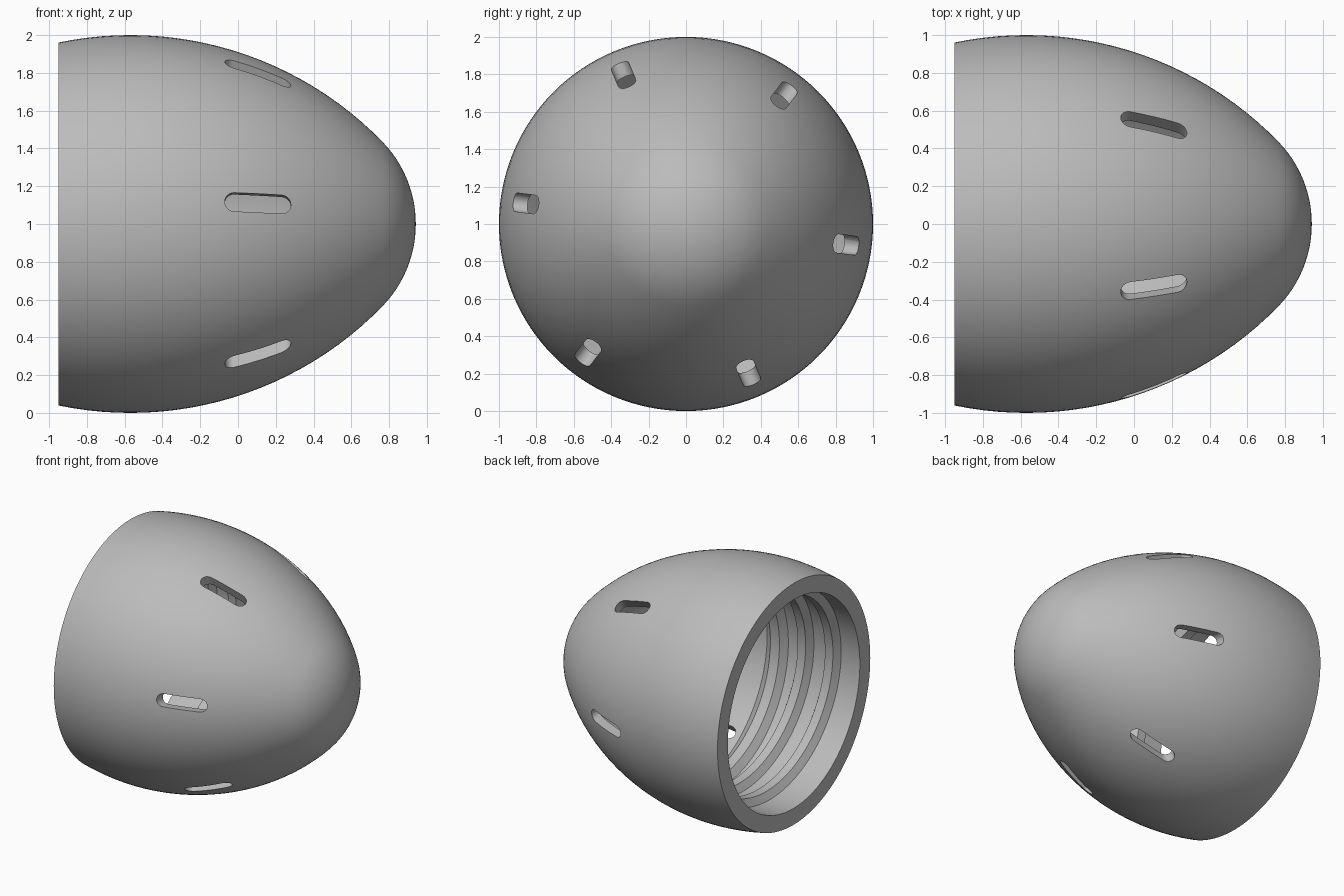
import bpy, bmesh
from math import sin, cos, pi, sqrt, radians, atan2
from mathutils import Matrix, Vector

cube = bpy.data.objects.get("Cube")
if cube:
    bpy.data.objects.remove(cube, do_unlink=True)

grey = bpy.data.materials.new("plain grey")
grey.use_nodes = True
grey.diffuse_color = (0.5, 0.5, 0.5, 1)
grey.node_tree.nodes["Principled BSDF"].inputs["Base Color"].default_value = (0.5, 0.5, 0.5, 1)

AXIS = Vector((0, 0, 1))   # the shell is turned about the x direction at this height
BACK, JOIN = -0.95, 0.765
ARC_X, ARC_Z, ARC_R = -0.57, -0.86, 1.86


def make_object(name, bm):
    bmesh.ops.recalc_face_normals(bm, faces=bm.faces)
    mesh = bpy.data.meshes.new(name)
    bm.to_mesh(mesh)
    bm.free()
    mesh.materials.append(grey)
    obj = bpy.data.objects.new(name, mesh)
    bpy.context.collection.objects.link(obj)
    return obj


def smooth(obj):
    bpy.ops.object.select_all(action='DESELECT')
    obj.select_set(True)
    bpy.context.view_layer.objects.active = obj
    bpy.ops.object.shade_smooth_by_angle(angle=radians(25))


def nose_curve(start, wall):
    """Long side arc running into a round tip, moved inward by the wall thickness."""
    rad = ARC_R - wall
    a0 = atan2(sqrt(rad ** 2 - (start - ARC_X) ** 2), start - ARC_X)
    a1 = atan2(sqrt(ARC_R ** 2 - (JOIN - ARC_X) ** 2), JOIN - ARC_X)
    side = [a0 + (a1 - a0) * i / 24 for i in range(25)]
    points = [(ARC_X + rad * cos(a), ARC_Z + rad * sin(a)) for a in side]
    tip = (ARC_Z + ARC_R * sin(a1)) / sin(a1)
    centre = JOIN - tip * cos(a1)
    for i in range(1, 13):
        a = a1 * (1 - i / 12)
        points.append((centre + (tip - wall) * cos(a), (tip - wall) * sin(a)))
    return points


# Hollow shell: outer curve, then inner curve back to the rim
outer = nose_curve(BACK, 0)
inner = [(BACK, 0.83), (-0.32, 0.83), (-0.28, 0.775), (-0.2, 0.775)] + nose_curve(-0.11, 0.075)
bm = bmesh.new()
verts = [bm.verts.new((x, 0, 1 + r)) for x, r in outer[::-1] + inner]
edges = [bm.edges.new(pair) for pair in zip(verts, verts[1:])]
bmesh.ops.spin(bm, geom=verts + edges, cent=AXIS, axis=(1, 0, 0),
               angle=2 * pi, steps=128, use_merge=False)
bmesh.ops.remove_doubles(bm, verts=bm.verts, dist=0.0005)
shell = make_object("shell", bm)

# Six rounded slots cut through the wall
bm = bmesh.new()
for k in range(6):
    turn = radians(52.7 + 60 * k)
    place = Matrix.Translation(AXIS) @ Matrix.Rotation(turn - pi / 2, 4, 'X')
    ring = []
    for centre, first in ((0.23, -pi / 2), (-0.02, pi / 2)):
        for i in range(13):
            a = first + pi * i / 12
            ring.append((centre + 0.05 * cos(a), 0.05 * sin(a)))
    low, high = [[bm.verts.new(place @ Vector((x, y, z))) for x, y in ring] for z in (0.55, 1.1)]
    bm.faces.new(low[::-1])
    bm.faces.new(high)
    for i in range(len(ring)):
        j = (i + 1) % len(ring)
        bm.faces.new((low[i], low[j], high[j], high[i]))
cutter = make_object("slot_cutter", bm)
cutter.hide_render = True
cut = shell.modifiers.new("slots", 'BOOLEAN')
cut.operation, cut.solver, cut.object = 'DIFFERENCE', 'EXACT', cutter
bpy.context.view_layer.objects.active = shell
bpy.ops.object.modifier_apply(modifier=cut.name)
bpy.data.objects.remove(cutter, do_unlink=True)
smooth(shell)

# Screw thread winding along the inside of the mouth
PITCH, TURNS, STEPS = 0.24, 2.2, 96
section = [(0, 0.84), (0.04, 0.775), (0.11, 0.775), (0.15, 0.84)]
bm = bmesh.new()
loops = []
for i in range(int(TURNS * STEPS) + 1):
    a = 2 * pi * i / STEPS
    shift = -0.91 + PITCH * i / STEPS
    loops.append([bm.verts.new((shift + x, r * cos(a), 1 + r * sin(a))) for x, r in section])
for p, q in zip(loops, loops[1:]):
    for i in range(4):
        j = (i + 1) % 4
        bm.faces.new((p[i], p[j], q[j], q[i]))
bm.faces.new(loops[0])
bm.faces.new(loops[-1])
smooth(make_object("inner_thread", bm))
